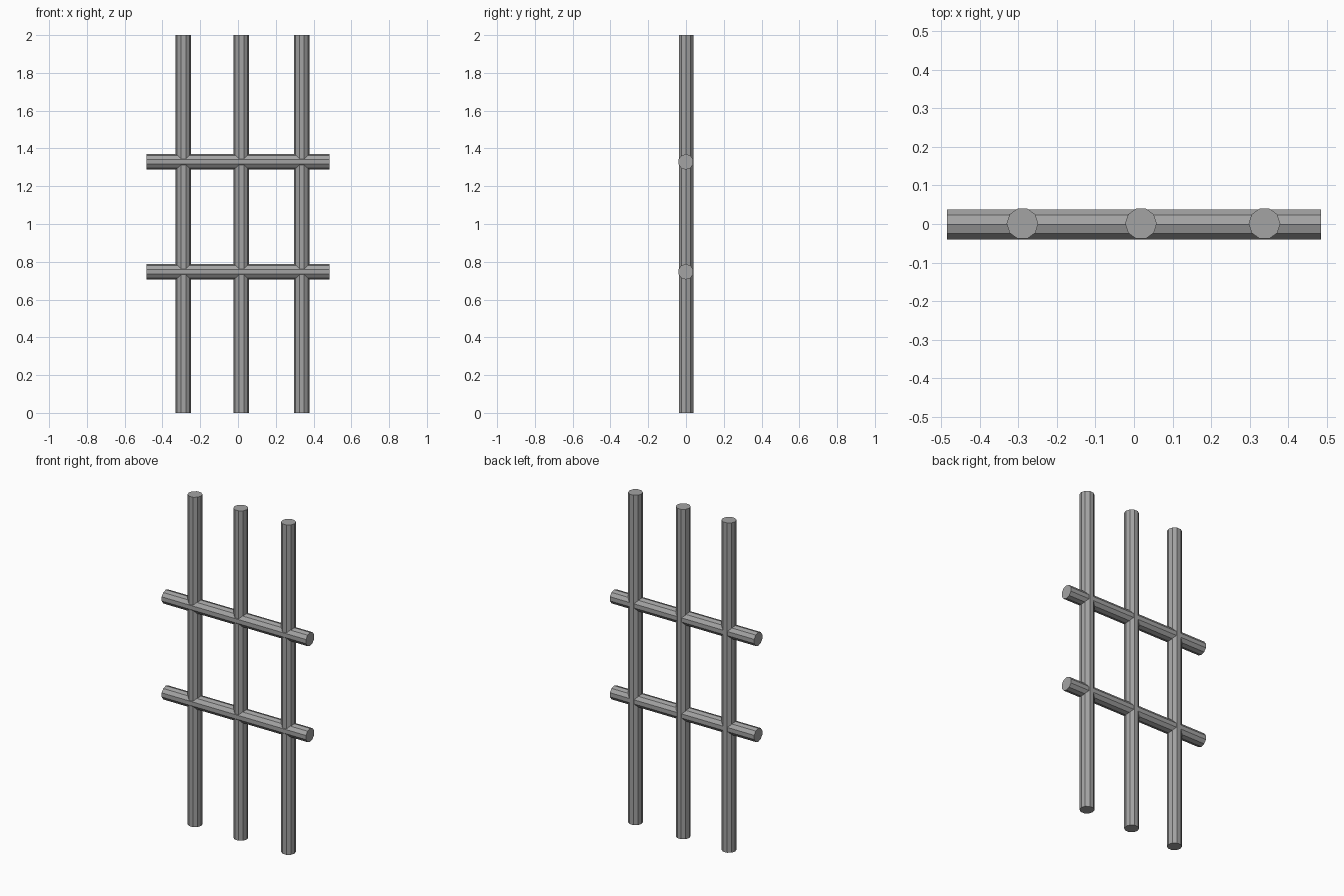
import bpy
from math import pi

if "Cube" in bpy.data.objects:
    bpy.data.objects.remove(bpy.data.objects["Cube"], do_unlink=True)

GREY = (0.37, 0.37, 0.37, 1)
metal = bpy.data.materials.new("grey_metal")
metal.use_nodes = True
metal.diffuse_color = GREY
metal.node_tree.nodes["Principled BSDF"].inputs["Base Color"].default_value = GREY


def bar(name, length, location, rotation):
    """Ten-sided flat-shaded bar."""
    bpy.ops.mesh.primitive_cylinder_add(
        vertices=10, radius=0.041, depth=length, location=location, rotation=rotation)
    obj = bpy.context.object
    obj.name = name
    obj.data.materials.append(metal)


# Upright bars, a corner edge pointing sideways
for side, x in (("right", -0.289), ("middle", 0.018), ("left", 0.338)):
    bar(f"{side}_upright_bar", 2, (x, 0.001, 1), (0, 0, pi / 2))

# Cross bars, a corner edge pointing up
for level, z in (("lower", 0.747), ("upper", 1.329)):
    bar(f"{level}_cross_bar", 0.968, (0, -0.001, z), (pi / 2, 0, pi / 2))
